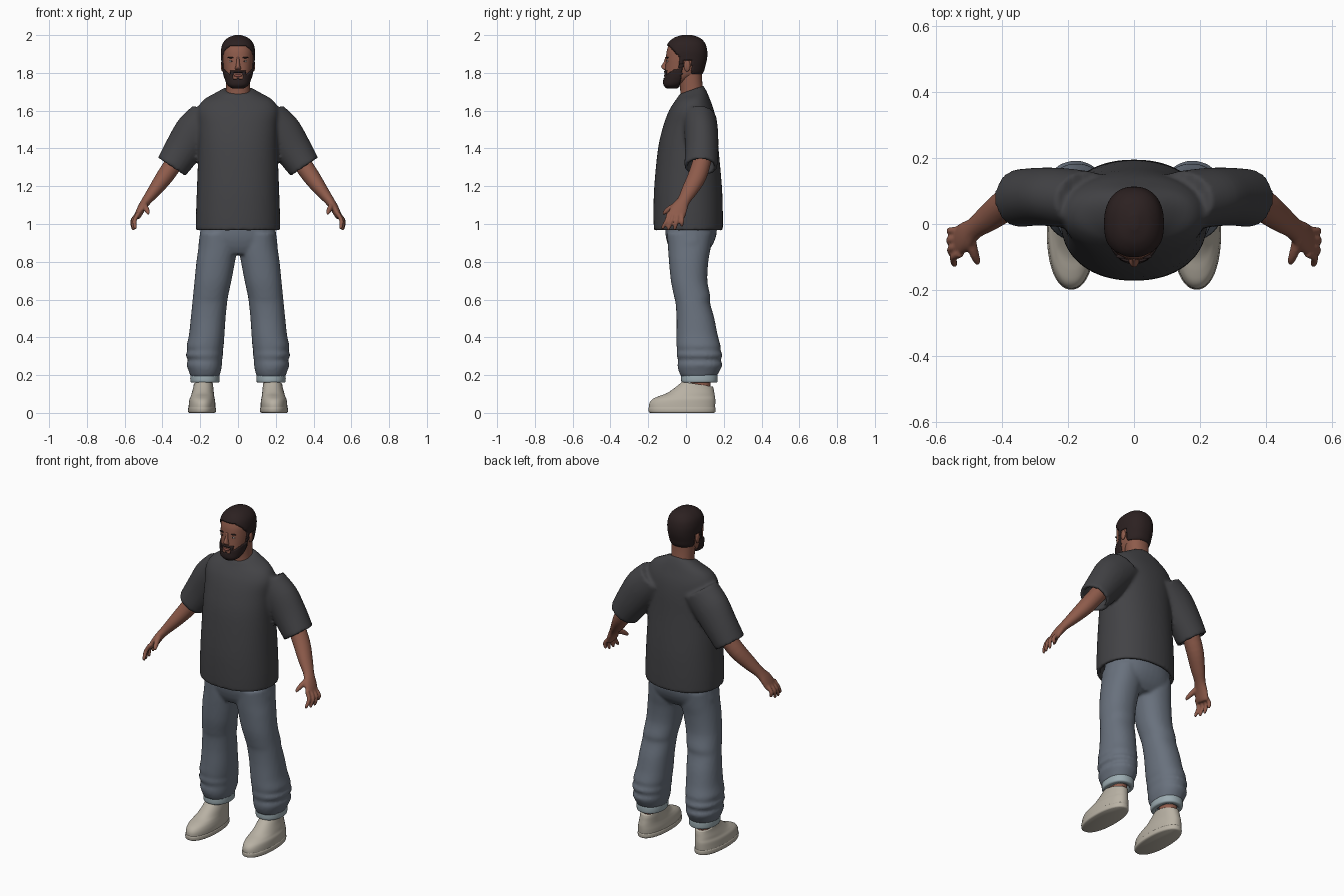
import bpy, bmesh, math
from mathutils import Vector, Matrix

old = bpy.data.objects.get("Cube")
if old:
    bpy.data.objects.remove(old)


def material(name, rgb):
    m = bpy.data.materials.new(name)
    m.use_nodes = True
    m.diffuse_color = (*rgb, 1)
    m.node_tree.nodes["Principled BSDF"].inputs["Base Color"].default_value = (*rgb, 1)
    return m


SKIN = material("skin", (0.27, 0.105, 0.07))
HAIR = material("dark_hair", (0.025, 0.015, 0.015))
SHIRT = material("charcoal_cotton", (0.055, 0.055, 0.06))
JEANS = material("blue_grey_denim", (0.14, 0.165, 0.205))
CUFF = material("pale_denim", (0.33, 0.41, 0.44))
SHOE = material("cream_canvas", (0.48, 0.44, 0.37))
EYE = material("eye_white", (0.55, 0.5, 0.46))
LIP = material("lip", (0.25, 0.075, 0.06))


def spline(rows, k):
    """Catmull-Rom interpolation of any list of equal-length rows."""
    out = []
    for i in range(len(rows) - 1):
        a, b, c, d = (rows[max(i - 1, 0)], rows[i], rows[i + 1], rows[min(i + 2, len(rows) - 1)])
        for s in range(k):
            t = s / k
            out.append([q + 0.5 * t * (r - p + t * (2 * p - 5 * q + 4 * r - w + t * (3 * (q - r) + w - p)))
                        for p, q, r, w in zip(a, b, c, d)])
    return out + [list(rows[-1])]


def oval(centre, u, v, n, power):
    ring = []
    for i in range(n):
        a = math.tau * i / n
        c, s = math.cos(a), math.sin(a)
        ring.append(centre + u * math.copysign(abs(c) ** (2 / power), c)
                    + v * math.copysign(abs(s) ** (2 / power), s))
    return ring


def skin_rings(bm, rings, lip=0):
    """Bridge rings into a closed body; lip hollows out the first end."""
    if lip:
        mid = [sum(r, Vector()) / len(r) for r in rings[:2]]
        inner = [p + (mid[0] - p).normalized() * 0.02 for p in rings[0]]
        up = (mid[1] - mid[0]).normalized() * lip
        rings = [[p + up for p in inner], inner] + rings
    loops = [[bm.verts.new(p) for p in r] for r in rings]
    faces = [bm.faces.new(loops[0]), bm.faces.new(loops[-1])]
    for a, b in zip(loops, loops[1:]):
        for i in range(len(a)):
            j = (i + 1) % len(a)
            faces.append(bm.faces.new((a[i], a[j], b[j], b[i])))
    bmesh.ops.recalc_face_normals(bm, faces=faces)


def stack(bm, rows, k=4, n=40, power=2.2, lip=0):
    """Rows of z, x min, x max, y min, y max, slope of the ring towards the back."""
    rings = []
    for z, x0, x1, y0, y1, tilt in spline([(*r, 0)[:6] for r in rows], k):
        ry = (y1 - y0) / 2
        rings.append(oval(Vector(((x0 + x1) / 2, (y0 + y1) / 2, z)), Vector(((x1 - x0) / 2, 0, 0)),
                          Vector((0, ry, tilt * ry)), n, power))
    skin_rings(bm, rings, lip)


def tube(bm, rows, k=4, n=20, lip=0, axis=None):
    """Rows of x, y, z, thickness radius, depth radius along a path."""
    pts = spline(rows, k)
    rings = []
    for i, r in enumerate(pts):
        t = axis or Vector(pts[min(i + 1, len(pts) - 1)][:3]) - Vector(pts[max(i - 1, 0)][:3])
        t = t.normalized()
        v = (Vector((0, 1, 0)) - t * t.y).normalized()
        rings.append(oval(Vector(r[:3]), v.cross(t) * r[3], v * r[4], n, 2))
    skin_rings(bm, rings, lip)


def ball(bm, pos, size):
    bmesh.ops.create_uvsphere(bm, u_segments=20, v_segments=12, radius=1,
                              matrix=Matrix.Translation(pos) @ Matrix.Diagonal((*size, 1)))


def finish(name, bm, mat, mirror=False, voxel=0, relax=4):
    me = bpy.data.meshes.new(name)
    bm.to_mesh(me)
    bm.free()
    me.materials.append(mat)
    me.polygons.foreach_set("use_smooth", [True] * len(me.polygons))
    ob = bpy.data.objects.new(name, me)
    bpy.context.collection.objects.link(ob)
    if mirror:
        ob.modifiers.new("mirror", 'MIRROR').use_mirror_merge = False
    if voxel:
        r = ob.modifiers.new("blend", 'REMESH')
        r.mode, r.voxel_size, r.use_smooth_shade = 'VOXEL', voxel, True
        s = ob.modifiers.new("relax", 'SMOOTH')
        s.factor, s.iterations = 0.5, relax
    return ob


# T-shirt: body and wide sleeves blended together
bm = bmesh.new()
stack(bm, [(0.965, -.222, .222, -.17, .195), (1.06, -.222, .222, -.172, .195), (1.2, -.217, .217, -.168, .19),
           (1.4, -.21, .21, -.148, .172), (1.52, -.21, .21, -.12, .162), (1.6, -.215, .215, -.09, .148),
           (1.655, -.185, .185, -.062, .125, .1), (1.688, -.125, .125, -.045, .107, .25),
           (1.71, -.08, .08, -.035, .092, .35)], n=56, lip=0.06)
tube(bm, [(.352, .078, 1.302, .087, .088), (.29, .083, 1.395, .1, .088), (.22, .08, 1.49, .113, .09),
          (.14, .07, 1.565, .115, .09)], n=32, lip=0.06, axis=Vector((-.555, 0, .83)))
for f in list(bm.verts):
    f.select = False
shirt = finish("shirt", bm, SHIRT, mirror=True, voxel=0.01)

# Trousers: hips and baggy legs blended together
bm = bmesh.new()
stack(bm, [(.84, -.17, .17, -.07, .1), (.88, -.207, .207, -.092, .135), (.94, -.203, .203, -.108, .16),
           (1.02, -.19, .19, -.11, .165)])
stack(bm, [(.19, .1, .25, -.025, .16), (.225, .09, .262, -.04, .18), (.255, .085, .272, -.045, .192),
           (.28, .084, .264, -.042, .184), (.305, .08, .277, -.05, .193), (.33, .08, .268, -.047, .183),
           (.355, .076, .272, -.05, .183), (.41, .072, .26, -.05, .168), (.5, .066, .25, -.05, .15),
           (.58, .058, .242, -.055, .128), (.62, .052, .238, -.064, .128), (.7, .035, .23, -.08, .113),
           (.8, .016, .22, -.09, .118), (.87, .004, .21, -.095, .13), (.95, .01, .2, -.1, .14)])
finish("trousers", bm, JEANS, mirror=True, voxel=0.01, relax=2)

# Turned-up cuffs
bm = bmesh.new()
stack(bm, [(.16, .105, .245, -.018, .16), (.168, .098, .252, -.025, .167), (.2, .098, .252, -.025, .167),
           (.213, .105, .246, -.018, .16)], lip=0.03)
finish("trouser_cuffs", bm, CUFF, mirror=True)

# Ankles
bm = bmesh.new()
stack(bm, [(.06, .135, .225, .02, .13), (.13, .135, .225, .025, .13), (.22, .135, .225, .02, .13)])
finish("ankles", bm, SKIN, mirror=True)

# Shoes: sole and upper
bm = bmesh.new()
stack(bm, [(0, .125, .258, -.188, .148), (.006, .117, .264, -.197, .155), (.024, .117, .264, -.199, .156),
           (.03, .121, .261, -.195, .153)], n=48)
stack(bm, [(.02, .12, .262, -.196, .153), (.05, .12, .26, -.194, .155), (.072, .123, .257, -.178, .155),
           (.088, .126, .25, -.145, .153), (.105, .128, .245, -.1, .15), (.13, .13, .238, -.055, .147, -.06),
           (.152, .133, .234, -.02, .143, -.16)], n=48)
finish("shoes", bm, SHOE, mirror=True)

# Forearms, palms, fingers and thumbs
bm = bmesh.new()
tube(bm, [(.32, .09, 1.35, .048, .048), (.385, .06, 1.255, .046, .05), (.44, .02, 1.18, .036, .043),
          (.483, -.012, 1.125, .026, .034), (.51, -.035, 1.085, .022, .044), (.53, -.05, 1.045, .018, .046),
          (.535, -.053, 1.03, .012, .04)])
for y, tip_y, tip_z, x in ((-.09, -.122, .972, .545), (-.066, -.092, .967, .553),
                           (-.043, -.058, .968, .556), (-.02, -.022, .985, .555)):
    tube(bm, [(.525, y, 1.06, .012, .012), (x + .002, (y * 2 + tip_y) / 3, 1.02, .0115, .0115),
              (x, tip_y, tip_z + .012, .0095, .0095), (x - .002, tip_y, tip_z, .005, .005)], n=12)
tube(bm, [(.497, -.04, 1.105, .016, .016), (.488, -.08, 1.085, .015, .016), (.478, -.108, 1.065, .012, .012),
          (.474, -.122, 1.052, .006, .006)], n=12)
finish("arms", bm, SKIN, mirror=True, voxel=0.0055, relax=3)

# Neck
bm = bmesh.new()
stack(bm, [(1.64, -.07, .07, -.04, .1, .3), (1.7, -.064, .064, -.03, .09, .3), (1.76, -.064, .064, -.035, .085, .2),
           (1.83, -.066, .066, -.05, .085)])
finish("neck", bm, SKIN)

HEAD = [(1.724, -.028, .028, -.1, -.05), (1.74, -.05, .05, -.113, -.025), (1.77, -.064, .064, -.113, .03),
        (1.8, -.073, .073, -.111, .08), (1.84, -.079, .079, -.108, .095), (1.88, -.082, .082, -.106, .104),
        (1.92, -.082, .082, -.101, .104), (1.955, -.072, .072, -.087, .093), (1.98, -.047, .047, -.057, .067),
        (1.993, -.012, .012, -.016, .026)]


def head_shell(name, mat, keep=None, offset=0.0):
    """Head form, or a raised patch of it where keep(point) holds."""
    bm = bmesh.new()
    stack(bm, HEAD, k=9, n=96, power=2.3)
    if keep:
        bmesh.ops.delete(bm, geom=[f for f in bm.faces if not keep(f.calc_center_median())], context='FACES')
        rim = {v for e in bm.edges if e.is_boundary for v in e.verts}
        bm.normal_update()
        moves = [(v, v.normal * (offset * (0.5 if v in rim else 1))) for v in bm.verts]
        for v, m in moves:
            v.co += m
    ob = finish(name, bm, mat)
    if keep:
        ob.modifiers.new("thickness", 'SOLIDIFY').thickness = 0.008


def in_hair(p):
    if p.y > 0.028:
        return p.z > 1.797
    if p.y > -0.012:
        return p.z > 1.868
    if p.y > -0.036:
        return p.z > 1.845
    return p.z > min(1.94, 1.885 + (-0.036 - p.y) * 1.1)


def in_beard(p):
    x = abs(p.x)
    if p.y > -0.008 - (1.85 - p.z) * 0.25 or p.z > 1.85:
        return False
    if x < 0.024 and 1.766 < p.z < 1.799 and p.y < -0.08:
        return x < 0.006 and p.z < 1.774
    return p.z < (1.813 if x < 0.04 else 1.79 + (x - 0.04) * 0.9) or p.y > -0.036


# Head, short hair and full beard
head_shell("head", SKIN)
head_shell("hair", HAIR, in_hair, 0.008)
head_shell("beard", HAIR, in_beard, 0.007)

# Nose
bm = bmesh.new()
stack(bm, [(1.885, -.007, .007, -.11, -.09), (1.86, -.008, .008, -.117, -.09), (1.835, -.012, .012, -.131, -.09),
           (1.823, -.016, .016, -.126, -.09), (1.815, -.012, .012, -.114, -.09)], n=20)
finish("nose", bm, SKIN)

# Small facial features, mirrored where paired
for name, mat, pos, size, paired in (
        ("ears", SKIN, (.082, .006, 1.838), (.009, .017, .031), True),
        ("eyes", EYE, (.034, -.097, 1.861), (.013, .006, .005), True),
        ("pupils", HAIR, (.034, -.1, 1.861), (.005, .004, .005), True),
        ("brows", HAIR, (.036, -.098, 1.881), (.019, .007, .004), True),
        ("lips", LIP, (0, -.11, 1.785), (.02, .007, .007), False)):
    bm = bmesh.new()
    ball(bm, pos, size)
    finish(name, bm, mat, mirror=paired)
